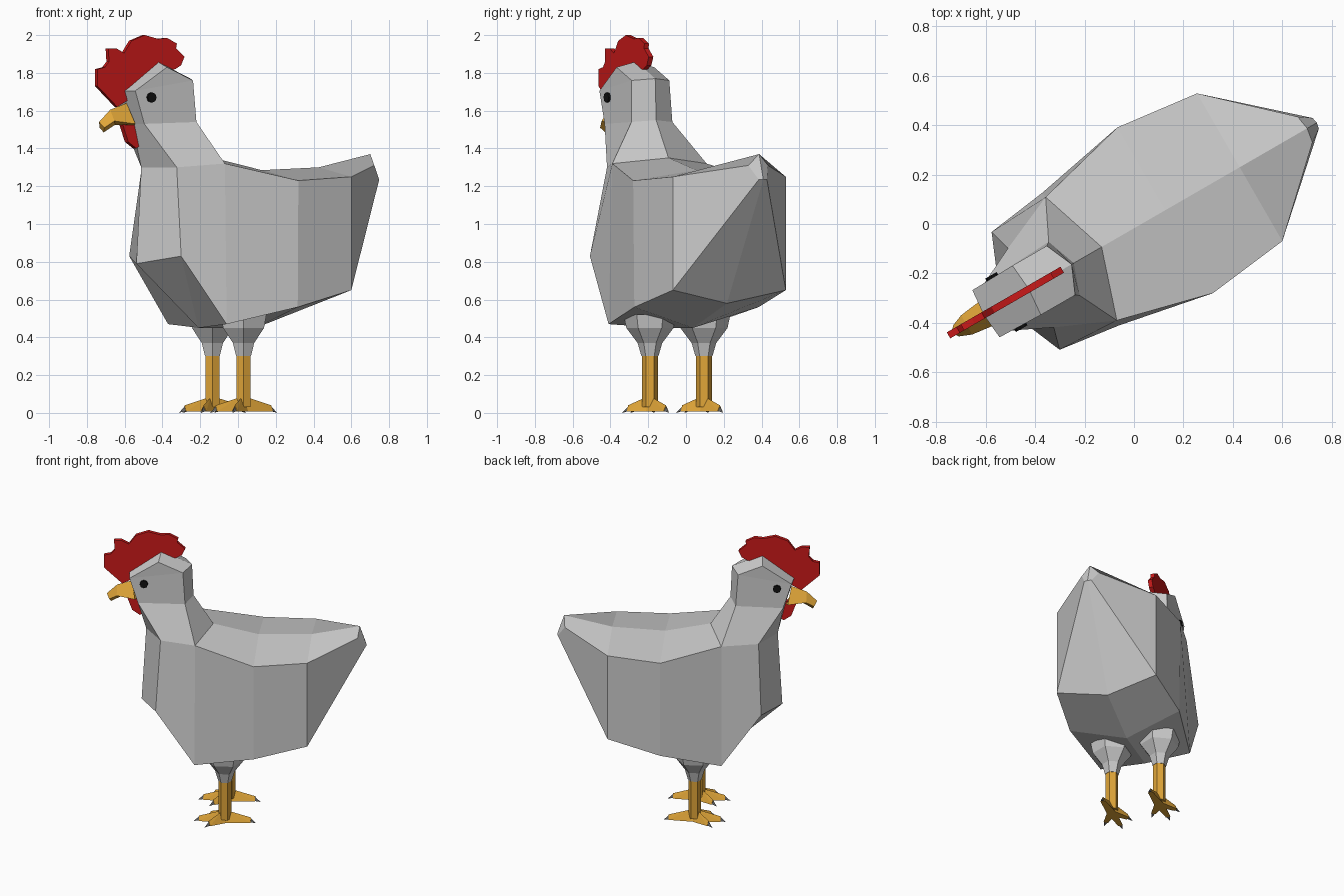
import bpy, bmesh, math
from mathutils import Matrix, Vector

if "Cube" in bpy.data.objects:
    bpy.data.objects.remove(bpy.data.objects["Cube"])

# Local frame: u = heading, v = sideways, z = up; the bird is turned 210 degrees
PLACE = Matrix.Translation((0.0075, -0.013, 0)) @ Matrix.Rotation(math.radians(210), 4, 'Z')


def material(name, rgb):
    m = bpy.data.materials.new(name)
    m.diffuse_color = (*rgb, 1)
    m.use_nodes = True
    m.node_tree.nodes["Principled BSDF"].inputs["Base Color"].default_value = m.diffuse_color
    return m


RED = material("red", (0.6, 0.01, 0.01))
ORANGE = material("orange", (0.75, 0.38, 0.04))
BLACK = material("black", (0.005, 0.005, 0.005))
CLAW = material("claw_grey", (0.12, 0.12, 0.12))


def finish(bm, name, mat=None):
    bmesh.ops.remove_doubles(bm, verts=bm.verts, dist=0.0005)
    bmesh.ops.recalc_face_normals(bm, faces=bm.faces)
    bm.transform(PLACE)
    me = bpy.data.meshes.new(name)
    bm.to_mesh(me)
    bm.free()
    ob = bpy.data.objects.new(name, me)
    bpy.context.collection.objects.link(ob)
    if mat:
        me.materials.append(mat)
    return ob


def add_grid(bm, rows):
    """Skin rows of points with faces, on both sides of the centre plane."""
    for s in (1, -1):
        for a, b in zip(rows, rows[1:]):
            for i in range(len(a) - 1):
                loop = []
                for p in (a[i], a[i + 1], b[i + 1], b[i]):
                    if p not in loop:
                        loop.append(p)
                if len(loop) > 2:
                    bm.faces.new([bm.verts.new((p[0], s * p[1], p[2])) for p in loop])


def add_hull(bm, pts, mat):
    vs = [bm.verts.new(mat @ Vector(p)) for p in pts]
    bmesh.ops.convex_hull(bm, input=vs)


def add_rings(bm, u, v, rings, sides=6):
    """Stacked polygon rings (z, radius) around a vertical axis."""
    loops = []
    for z, r in rings:
        loops.append([bm.verts.new((u + r * math.cos(math.tau * k / sides),
                                    v + r * math.sin(math.tau * k / sides), z))
                      for k in range(sides)])
    for a, b in zip(loops, loops[1:]):
        for k in range(sides):
            n = (k + 1) % sides
            bm.faces.new((a[k], a[n], b[n], b[k]))
    bm.faces.new(loops[0][::-1])
    bm.faces.new(loops[-1])


def plate(name, outline, half, mat):
    """Flat upright plate on the centre plane from a (u, z) outline."""
    bm = bmesh.new()
    f = bm.faces.new([bm.verts.new((u, -half, z)) for u, z in outline])
    g = bmesh.ops.extrude_face_region(bm, geom=[f])
    bmesh.ops.translate(bm, vec=(0, 2 * half, 0),
                        verts=[e for e in g["geom"] if isinstance(e, bmesh.types.BMVert)])
    finish(bm, name, mat)


# Body, neck and head: one faceted skin
back, shoulder = (0.16, 0, 1.35), (0.255, 0.288, 1.32)
neck_side, neck_front = (0.49, 0.185, 1.30), (0.60, 0, 1.30)
belly_side, belly = (0.257, 0.31, 0.47), (0.25, 0, 0.45)
tail_top, tail_side = (-0.80, 0, 1.37), (-0.79, 0.06, 1.31)
tail_low, tail_mid = (-0.84, 0.025, 1.235), (-0.845, 0, 1.235)
crown, crown_side = (0.50, 0, 1.86), (0.51, 0.115, 1.83)

bm = bmesh.new()
add_grid(bm, [  # trunk, tail to shoulder
    [tail_top, tail_side, tail_low, tail_mid],
    [(-0.485, 0, 1.30), (-0.485, 0.345, 1.25), (-0.485, 0.345, 0.65), (-0.46, 0, 0.58)],
    [(-0.137, 0, 1.285), (-0.137, 0.387, 1.23), (-0.137, 0.38, 0.56), (-0.10, 0, 0.45)],
    [back, shoulder, belly_side, belly]])
add_grid(bm, [[tail_top, tail_side], [tail_mid, tail_low]])
add_grid(bm, [  # breast
    [shoulder, neck_side, neck_front],
    [belly_side, (0.515, 0.275, 0.83), (0.63, 0, 0.79)],
    [belly, belly, belly]])
add_grid(bm, [  # neck and head
    [neck_front, neck_side, shoulder, back],
    [(0.655, 0, 1.53), (0.645, 0.11, 1.53), (0.335, 0.125, 1.54), (0.29, 0, 1.55)],
    [(0.71, 0, 1.705), (0.70, 0.11, 1.705), (0.35, 0.115, 1.76), (0.30, 0, 1.77)],
    [crown, crown_side, crown_side, crown]])
finish(bm, "body")

# Beak
tip = (0.83, 0, 1.485)
bm = bmesh.new()
add_grid(bm, [
    [(0.68, 0, 1.55)] * 3,
    [(0.69, 0, 1.64), (0.67, 0.06, 1.53), (0.65, 0, 1.52)],
    [(0.79, 0, 1.605), (0.79, 0.045, 1.545), (0.76, 0, 1.525)],
    [(0.858, 0, 1.54), (0.84, 0.025, 1.51), tip],
    [tip] * 3])
finish(bm, "beak", ORANGE)

# Comb and wattle
plate("comb", [
    (0.755, 1.62), (0.875, 1.73), (0.875, 1.82), (0.83, 1.83), (0.805, 1.86),
    (0.81, 1.93), (0.76, 1.93), (0.713, 1.905), (0.667, 1.97), (0.586, 2.0),
    (0.505, 1.98), (0.45, 1.985), (0.39, 1.955), (0.395, 1.93), (0.344, 1.885),
    (0.365, 1.84), (0.40, 1.82), (0.50, 1.80), (0.68, 1.66)], 0.014, RED)
plate("wattle", [(0.725, 1.53), (0.61, 1.54), (0.60, 1.43), (0.64, 1.40), (0.69, 1.435)],
      0.018, RED)

for side, s in (("left", -1), ("right", 1)):
    # Eye
    bm = bmesh.new()
    bmesh.ops.create_cone(bm, cap_ends=True, segments=8, radius1=0.027, radius2=0.027, depth=0.025,
                          matrix=Matrix.Translation((0.605, s * 0.112, 1.67))
                          @ Matrix.Rotation(math.pi / 2, 4, 'X'))
    finish(bm, side + "_eye", BLACK)

    # Thigh and shank
    u, v = 0.07, s * 0.165
    bm = bmesh.new()
    add_rings(bm, u, v, [(0.30, 0.045), (0.37, 0.065), (0.45, 0.125), (0.52, 0.14)])
    finish(bm, side + "_thigh")
    bm = bmesh.new()
    add_rings(bm, u, v, [(0.03, 0.042), (0.305, 0.042)])
    finish(bm, side + "_shank", ORANGE)

    # Toes and claws
    toes, claws = bmesh.new(), bmesh.new()
    for angle, length in ((0, 0.17), (38, 0.125), (-38, 0.125), (180, 0.17)):
        m = Matrix.Translation((u, v, 0)) @ Matrix.Rotation(math.radians(angle), 4, 'Z')
        add_hull(toes, [(0, -0.032, 0.008), (0, 0.032, 0.008), (0.03, 0, 0.08), (-0.02, 0, 0.07),
                        (length, -0.016, 0.008), (length, 0.016, 0.008), (length, 0, 0.04)], m)
        add_hull(claws, [(length, -0.012, 0.01), (length, 0.012, 0.01), (length, 0, 0.034),
                         (length + 0.035, 0, 0)], m)
    finish(toes, side + "_toes", ORANGE)
    finish(claws, side + "_claws", CLAW)
